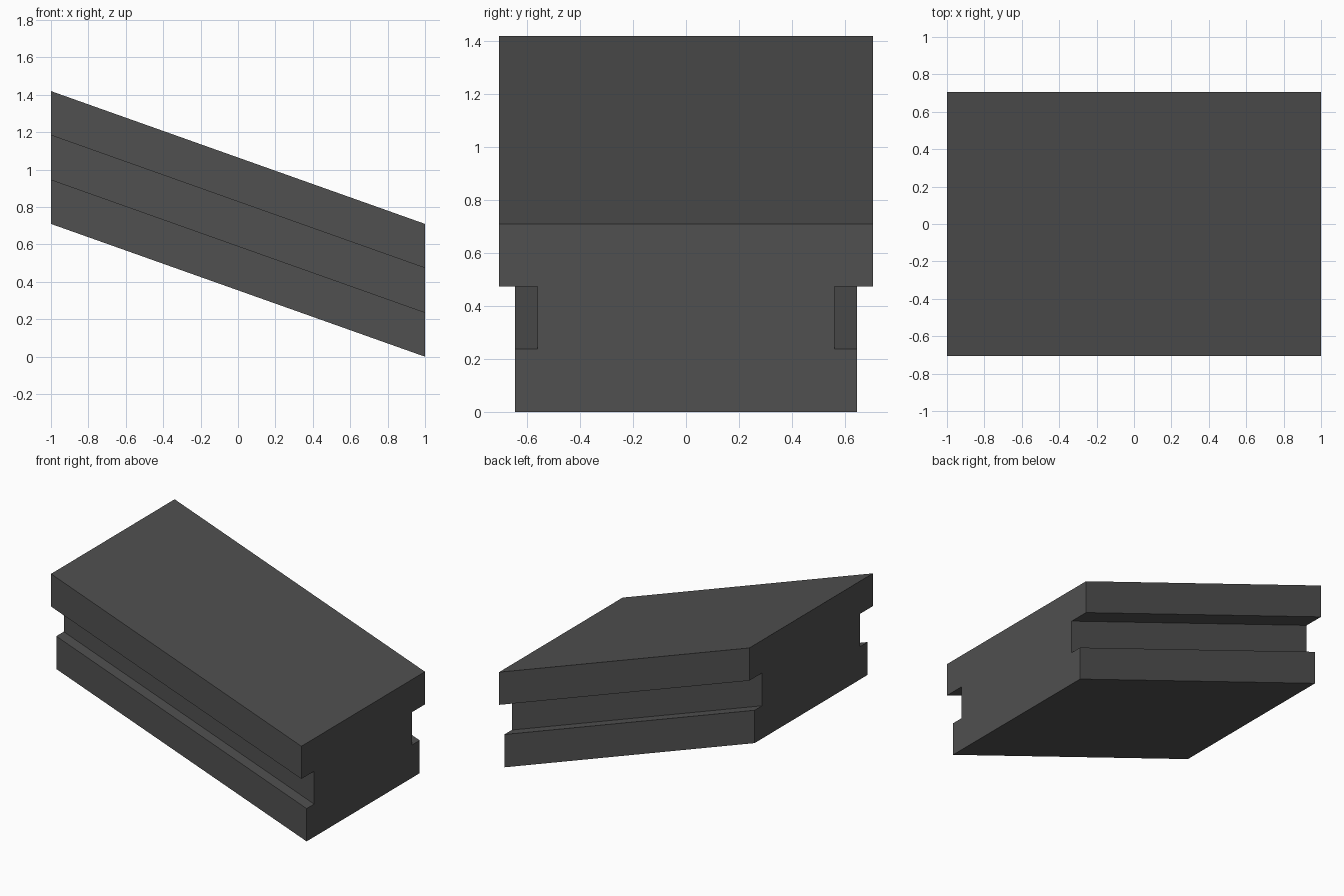
import bpy
import bmesh

if "Cube" in bpy.data.objects:
    bpy.data.objects.remove(bpy.data.objects["Cube"])

# One dark grey colour
grey = bpy.data.materials.new("dark grey")
grey.diffuse_color = (0.08, 0.08, 0.08, 1)
grey.use_nodes = True
grey.node_tree.nodes["Principled BSDF"].inputs["Base Color"].default_value = grey.diffuse_color

HALF_LENGTH = 1.0
DROP = 0.71  # height lost from the left end to the right end

# Half cross-section (y, z): foot, side groove, wider cap
half = [(0.645, 0.0), (0.645, 0.237), (0.56, 0.237),
        (0.56, 0.474), (0.705, 0.474), (0.705, 0.71)]
profile = half + [(-y, z) for y, z in reversed(half)]

# Sloped grooved beam: profile extruded along x, with vertical ends
bm = bmesh.new()
start = bm.faces.new([bm.verts.new((-HALF_LENGTH, y, z + DROP)) for y, z in profile])
result = bmesh.ops.extrude_face_region(bm, geom=[start], use_keep_orig=True)
end_verts = [g for g in result["geom"] if isinstance(g, bmesh.types.BMVert)]
bmesh.ops.translate(bm, verts=end_verts, vec=(2 * HALF_LENGTH, 0, -DROP))
bmesh.ops.recalc_face_normals(bm, faces=bm.faces)

mesh = bpy.data.meshes.new("sloped_grooved_beam")
bm.to_mesh(mesh)
bm.free()
mesh.materials.append(grey)
beam = bpy.data.objects.new("sloped_grooved_beam", mesh)
bpy.context.collection.objects.link(beam)
